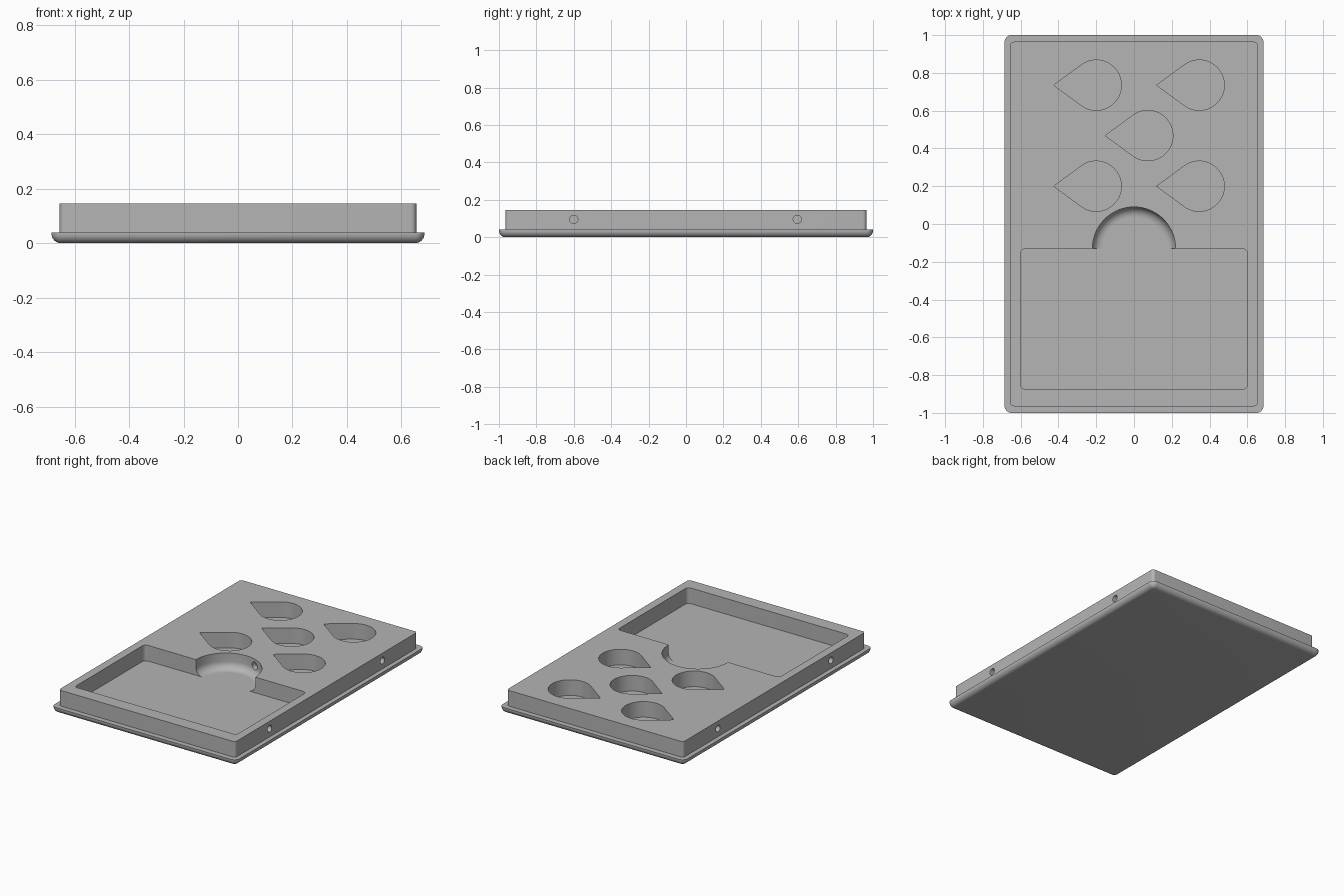
import bpy
import bmesh
from math import sin, cos, pi, acos
from mathutils import Matrix

if "Cube" in bpy.data.objects:
    bpy.data.objects.remove(bpy.data.objects["Cube"])

grey = bpy.data.materials.new("plain grey")
grey.use_nodes = True
grey.diffuse_color = (0.46, 0.46, 0.46, 1)
grey.node_tree.nodes["Principled BSDF"].inputs["Base Color"].default_value = grey.diffuse_color

PLATE_TOP, TOP = 0.04, 0.145
BELOW, ABOVE = 0.02, 0.2


def arc(cx, cy, r, a0, a1, n):
    return [(cx + r * cos(a0 + (a1 - a0) * i / n), cy + r * sin(a0 + (a1 - a0) * i / n))
            for i in range(n + 1)]


def rounded_rect(hx, hy, r, cy=0):
    pts = []
    for k, (sx, sy) in enumerate([(1, 1), (-1, 1), (-1, -1), (1, -1)]):
        pts += arc(sx * (hx - r), cy + sy * (hy - r), r, k * pi / 2, (k + 1) * pi / 2, 8)
    return pts


def circle(cx, cy, r):
    return arc(cx, cy, r, 0, 2 * pi, 96)[:-1]


def teardrop(cx, cy, r, tip):
    # round end joined to the tip by two tangent lines
    a = pi - acos(r / tip)
    return arc(cx, cy, r, -a, a, 64) + [(cx - tip, cy)]


def finish(name, bm):
    bmesh.ops.recalc_face_normals(bm, faces=bm.faces)
    mesh = bpy.data.meshes.new(name)
    bm.to_mesh(mesh)
    bm.free()
    mesh.materials.append(grey)
    ob = bpy.data.objects.new(name, mesh)
    bpy.context.collection.objects.link(ob)
    return ob


def loft(name, layers):
    """Closed solid through a stack of (outline, z) layers."""
    bm = bmesh.new()
    rings = [[bm.verts.new((x, y, z)) for x, y in pts] for pts, z in layers]
    for lo, hi in zip(rings, rings[1:]):
        for i in range(len(lo)):
            bm.faces.new((lo[i - 1], lo[i], hi[i], hi[i - 1]))
    bm.faces.new(rings[0])
    bm.faces.new(rings[-1])
    return finish(name, bm)


def activate(ob):
    bpy.ops.object.select_all(action='DESELECT')
    ob.select_set(True)
    bpy.context.view_layer.objects.active = ob


def cut(target, cutter):
    cutter.hide_render = True
    mod = target.modifiers.new("cut", 'BOOLEAN')
    mod.operation = 'DIFFERENCE'
    mod.solver = 'EXACT'
    mod.object = cutter
    activate(target)
    bpy.ops.object.modifier_apply(modifier=mod.name)
    bpy.data.objects.remove(cutter)


def drill(target, location, axis, radius, length):
    bm = bmesh.new()
    bmesh.ops.create_cone(bm, cap_ends=True, segments=32, radius1=radius, radius2=radius,
                          depth=length, matrix=Matrix.Translation(location) @ Matrix.Rotation(pi / 2, 4, axis))
    cut(target, finish("drill", bm))


# Base plate with a rounded lower edge
round_r, layers = 0.035, []
for i in range(9):
    t = pi / 2 * i / 8
    inset = round_r * (1 - sin(t))
    layers.append((rounded_rect(0.685 - inset, 1 - inset, 0.037 - inset), round_r * (1 - cos(t))))
layers.append((rounded_rect(0.685, 1, 0.037), PLATE_TOP))
plate = loft("base_plate", layers)

# Raised block
outline = rounded_rect(0.655, 0.965, 0.02)
block = loft("raised_block", [(outline, PLATE_TOP), (outline, TOP)])

# Card pocket
outline = rounded_rect(0.6, 0.372, 0.025, -0.503)
cut(block, loft("pocket", [(outline, BELOW), (outline, ABOVE)]))

# Thumb notch with a filleted floor
notch_y, notch_r, fillet = -0.13, 0.22, 0.05
layers = [(circle(0, notch_y, notch_r - fillet), BELOW)]
for i in range(9):
    t = pi / 2 * i / 8
    layers.append((circle(0, notch_y, notch_r - fillet * (1 - sin(t))),
                   PLATE_TOP + fillet * (1 - cos(t))))
layers.append((circle(0, notch_y, notch_r), ABOVE))
cut(block, loft("notch", layers))

# Five teardrop recesses
for x, y in [(-0.2, 0.735), (0.345, 0.735), (0.073, 0.468), (-0.2, 0.2), (0.345, 0.2)]:
    outline = teardrop(x, y, 0.133, 0.225)
    cut(block, loft("drop", [(outline, BELOW), (outline, ABOVE)]))

# Small blind holes in both long sides and in the notch wall
for side in (-1, 1):
    for y in (-0.6, 0.595):
        drill(block, (side * 0.655, y, 0.095), 'Y', 0.022, 0.07)
drill(block, (0.07, 0.08, 0.1), 'X', 0.025, 0.08)

for ob in (plate, block):
    activate(ob)
    bpy.ops.object.shade_smooth_by_angle(angle=pi / 6)
